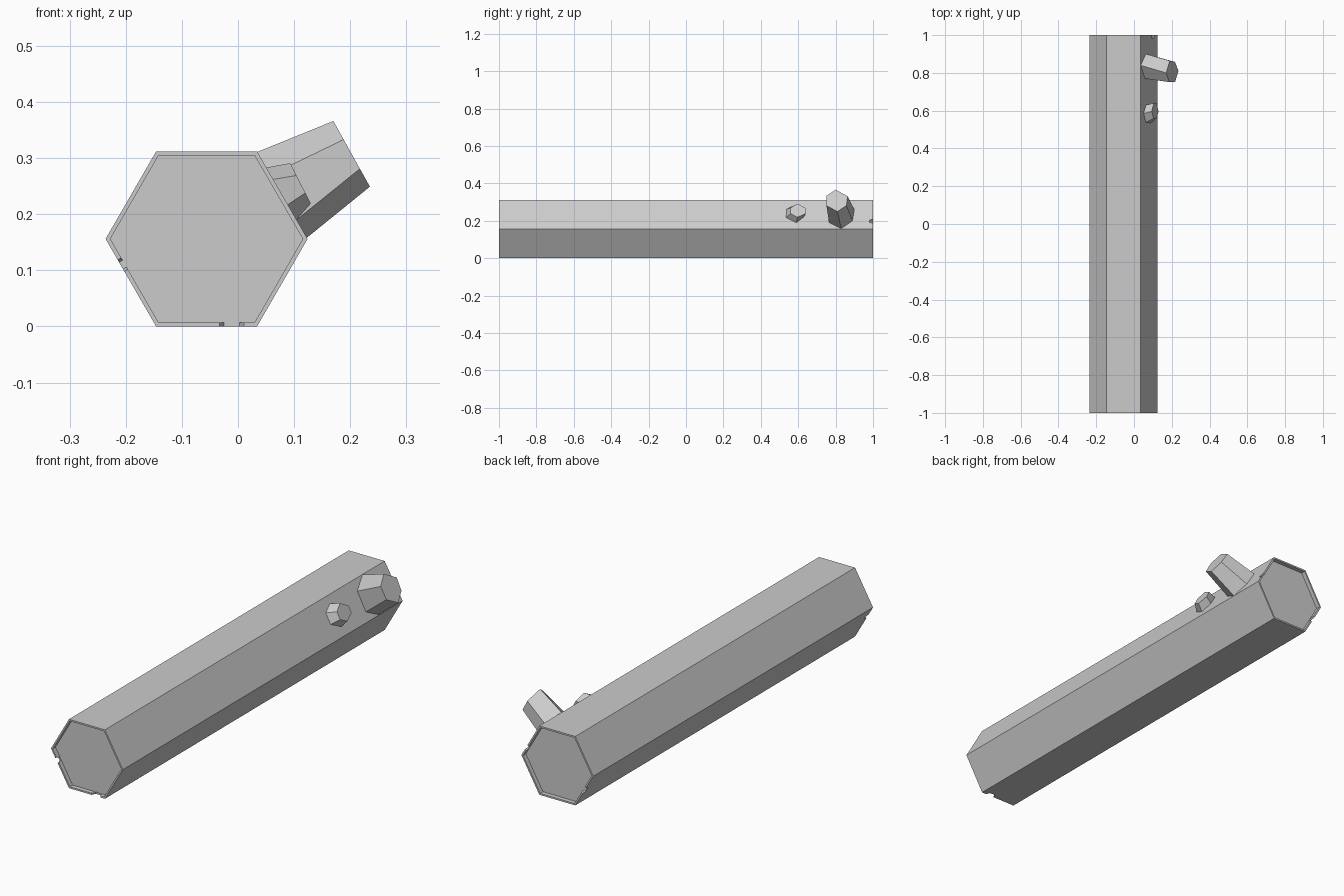
import bpy, bmesh, math
from mathutils import Vector

if "Cube" in bpy.data.objects:
    bpy.data.objects.remove(bpy.data.objects["Cube"])

R, CX = 0.18, -0.056
APO = R * math.cos(math.pi / 6)          # centre to flat side
RIM, RECESS = 0.0085, 0.02


def loft(name, rings, rim=False):
    """Closed solid through equal-sized rings, optionally with recessed ends."""
    bm = bmesh.new()
    loops = [[bm.verts.new(p) for p in ring] for ring in rings]
    n = len(loops[0])
    for a, b in zip(loops, loops[1:]):
        for i in range(n):
            j = (i + 1) % n
            bm.faces.new((a[i], a[j], b[j], b[i]))
    ends = [bm.faces.new(loops[0][::-1]), bm.faces.new(loops[-1])]
    bmesh.ops.recalc_face_normals(bm, faces=bm.faces[:])
    if rim:
        bmesh.ops.inset_individual(bm, faces=ends, thickness=RIM)
        bmesh.ops.inset_individual(bm, faces=ends, thickness=0, depth=-RECESS)
    bmesh.ops.recalc_face_normals(bm, faces=bm.faces[:])
    me = bpy.data.meshes.new(name)
    bm.to_mesh(me)
    bm.free()
    ob = bpy.data.objects.new(name, me)
    bpy.context.collection.objects.link(ob)
    return ob


# Hexagonal trunk with a thin bark rim at both ends
def hexagon(y):
    return [(CX + R * math.cos(k * math.pi / 3), y,
             APO + R * math.sin(k * math.pi / 3)) for k in range(6)]


trunk = loft("log_trunk", [hexagon(-1), hexagon(1)], rim=True)


# Chips broken out of the bark rim: side angle, offset along side, end, widths
def chip(angle, offset, end, outer, inner, depth=RECESS * 0.9):
    a = math.radians(angle)
    nrm = Vector((math.cos(a), 0, math.sin(a)))
    tan = Vector((-nrm.z, 0, nrm.x))
    mid = Vector((CX, 0, APO))
    prof = [(-outer / 2, end * 1.01), (outer / 2, end * 1.01),
            (inner / 2, end * (1 - depth)), (-inner / 2, end * (1 - depth))]
    rings = [[mid + nrm * d + tan * (offset + t) + Vector((0, y, 0))
              for t, y in prof] for d in (APO - RIM - 0.001, APO + 0.02)]
    cutter = loft("chip_cutter", rings)
    cutter.hide_render = True
    mod = trunk.modifiers.new("chip", 'BOOLEAN')
    mod.operation, mod.solver, mod.object = 'DIFFERENCE', 'EXACT', cutter
    bpy.context.view_layer.objects.active = trunk
    bpy.ops.object.modifier_apply(modifier=mod.name)
    bpy.data.objects.remove(cutter)


chip(270, 0.045, -1, 0.052, 0.028)
chip(210, -0.035, -1, 0.03, 0.014)
chip(30, -0.042, 1, 0.03, 0.014)
chip(210, 0.0, 1, 0.04, 0.02)


# Cut branch stubs: (y, z) outlines, base on the sloping side, flat tilted tip
def branch(name, base, tip, tip_x, slope):
    root = [(CX + R - (z - APO) / math.sqrt(3), y, z) for y, z in base]
    top = tip[0][1]
    end = [(tip_x + (top - z) * slope, y, z) for y, z in tip]
    loft(name, [root, end])


branch("large_branch",
       [(.84, .311), (.90, .26), (.89, .20), (.83, .158), (.765, .19), (.77, .27)],
       [(.80, .366), (.864, .331), (.858, .281), (.81, .249), (.751, .281), (.751, .333)],
       0.17, 0.556)
branch("small_branch",
       [(.585, .283), (.63, .26), (.63, .22), (.59, .19), (.535, .217), (.538, .262)],
       [(.596, .291), (.64, .267), (.64, .238), (.596, .219), (.559, .238), (.559, .269)],
       0.093, 0.51)
